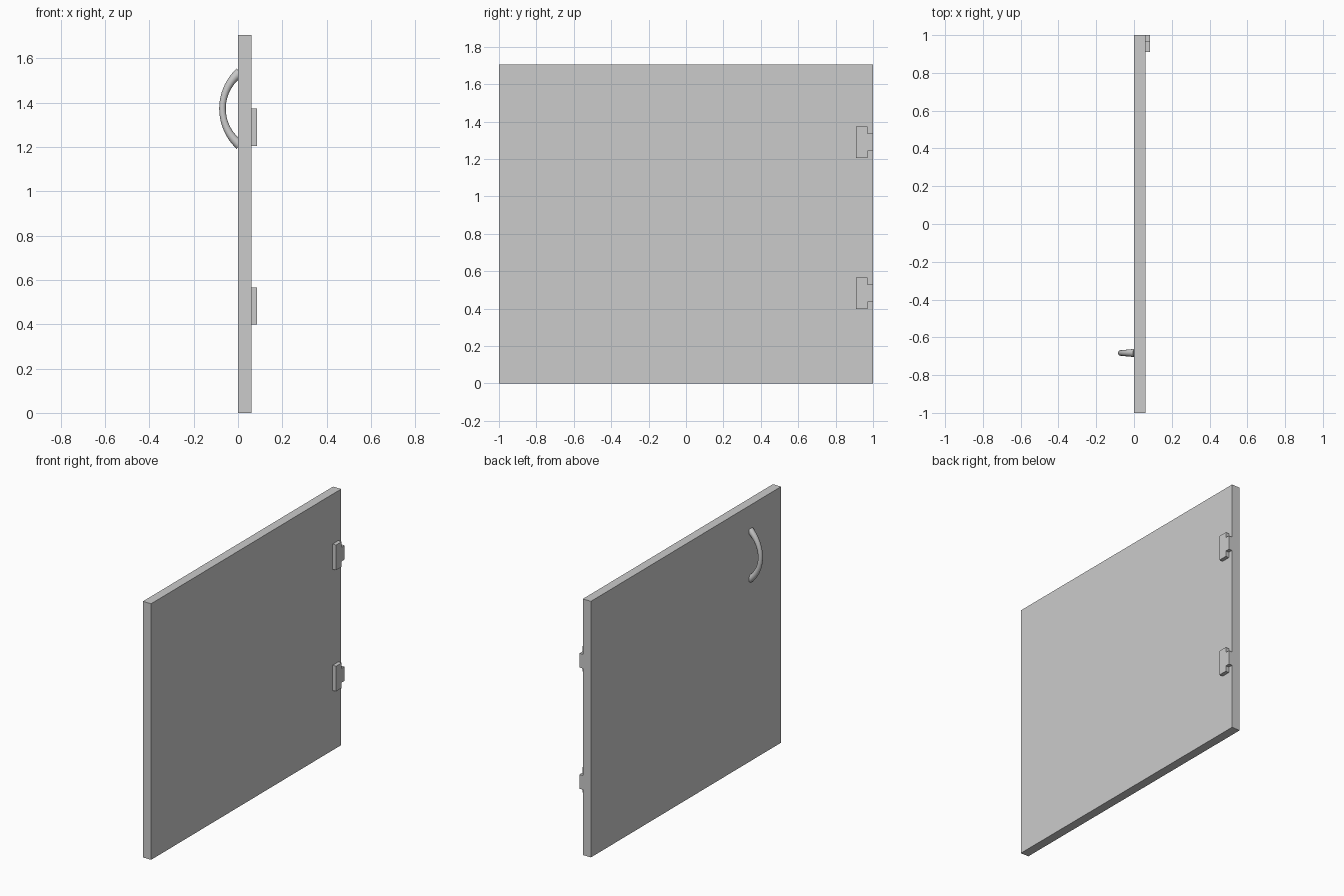
import bpy
import bmesh
import math
from mathutils import Vector

cube = bpy.data.objects.get("Cube")
if cube:
    bpy.data.objects.remove(cube, do_unlink=True)

# One plain grey for every part
GREY = (0.6, 0.6, 0.6, 1.0)
grey = bpy.data.materials.new("light_grey")
grey.use_nodes = True
grey.diffuse_color = GREY
grey.node_tree.nodes["Principled BSDF"].inputs["Base Color"].default_value = GREY


def add_object(name, bm):
    bmesh.ops.recalc_face_normals(bm, faces=bm.faces)
    mesh = bpy.data.meshes.new(name)
    bm.to_mesh(mesh)
    bm.free()
    mesh.materials.append(grey)
    obj = bpy.data.objects.new(name, mesh)
    bpy.context.collection.objects.link(obj)
    return obj


def extruded(name, outline, x0, x1):
    """Extrude a (y, z) outline along x."""
    bm = bmesh.new()
    face = bm.faces.new([bm.verts.new((x0, y, z)) for y, z in outline])
    new = bmesh.ops.extrude_face_region(bm, geom=[face])["geom"]
    bmesh.ops.translate(bm, vec=(x1 - x0, 0, 0),
                        verts=[v for v in new if isinstance(v, bmesh.types.BMVert)])
    return add_object(name, bm)


# Door panel
THICK = 0.06
extruded("door_panel", [(-1, 0), (1, 0), (1, 1.705), (-1, 1.705)], 0, THICK)

# Hinges: a plate with a narrower tongue reaching the door edge
for name, z in (("lower_hinge", 0.482), ("upper_hinge", 1.289)):
    half = [(0.91, 0.084), (0.97, 0.084), (0.97, 0.047), (1.0, 0.047)]
    outline = [(y, z + h) for y, h in half] + [(y, z - h) for y, h in reversed(half)]
    extruded(name, outline, THICK, 0.085)

# Bowed handle: a round tube swept along an arc, thicker at both ends
RADIUS, CENTRE = 0.211, Vector((0.141, -0.683, 1.373))
STEPS, SIDES, SPAN = 32, 20, math.radians(51)
bm = bmesh.new()
rings = []
for i in range(STEPS + 1):
    t = 2 * i / STEPS - 1
    a = t * SPAN
    out = Vector((-math.cos(a), 0, math.sin(a)))
    r = 0.0148 + 0.0075 * t * t
    ring = []
    for k in range(SIDES):
        b = 2 * math.pi * k / SIDES
        p = CENTRE + out * (RADIUS + r * math.cos(b))
        p.y += r * math.sin(b)
        ring.append(bm.verts.new(p))
    rings.append(ring)
for low, high in zip(rings, rings[1:]):
    for k in range(SIDES):
        n = (k + 1) % SIDES
        bm.faces.new((low[k], low[n], high[n], high[k]))
# Trim the ends flush inside the panel
bmesh.ops.bisect_plane(bm, geom=bm.verts[:] + bm.edges[:] + bm.faces[:],
                       plane_co=(0.002, 0, 0), plane_no=(1, 0, 0), clear_outer=True)
bmesh.ops.holes_fill(bm, edges=[e for e in bm.edges if e.is_boundary])
handle = add_object("handle", bm)
bpy.ops.object.select_all(action="DESELECT")
handle.select_set(True)
bpy.context.view_layer.objects.active = handle
bpy.ops.object.shade_smooth_by_angle(angle=math.radians(40))
